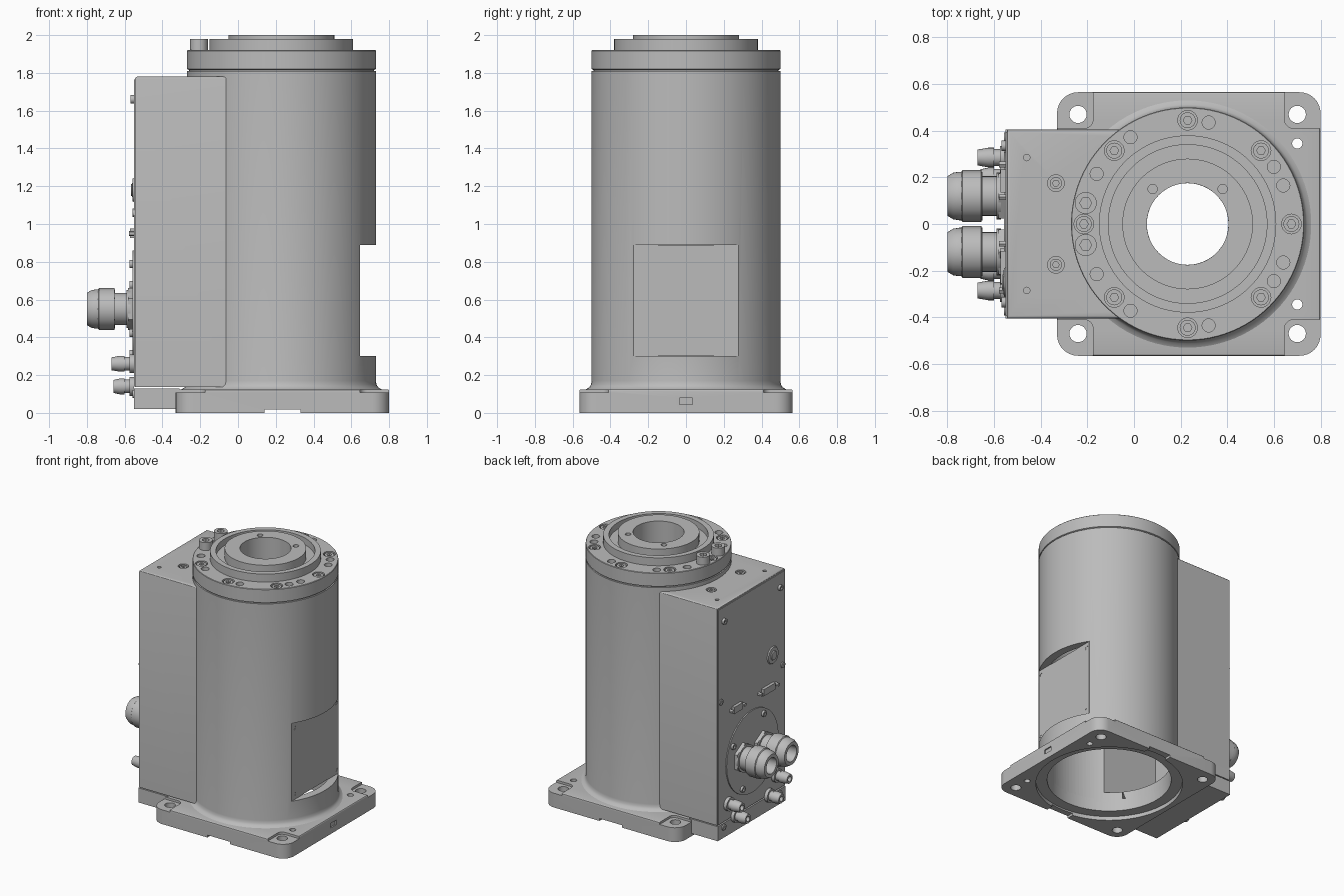
import bpy, bmesh
from math import pi, sin, cos, radians
from mathutils import Vector

old = bpy.data.objects.get("Cube")
if old:
    bpy.data.objects.remove(old)

grey = bpy.data.materials.new("machined_grey")
grey.use_nodes = True
grey.diffuse_color = (0.5, 0.5, 0.5, 1)
grey.node_tree.nodes["Principled BSDF"].inputs["Base Color"].default_value = (0.5, 0.5, 0.5, 1)

AX = 0.23                      # column axis in x
PANEL = -0.55                  # connector face in x
TO_PANEL = (0, -pi / 2, 0)     # turns +z to -x
parts = []


def add(name, mesh, loc=(0, 0, 0), rot=(0, 0, 0), scale=(1, 1, 1)):
    ob = bpy.data.objects.new(name, mesh)
    ob.location, ob.rotation_euler, ob.scale = loc, rot, scale
    bpy.context.collection.objects.link(ob)
    if not mesh.materials:
        mesh.materials.append(grey)
    parts.append(ob)
    return ob


def finish(bm, name, **place):
    bmesh.ops.recalc_face_normals(bm, faces=bm.faces)
    mesh = bpy.data.meshes.new(name)
    bm.to_mesh(mesh)
    bm.free()
    return add(name, mesh, **place)


def box(name, lo, hi, corner=0, bevel=0):
    """Box between two corners, with rounded upright edges and softened top edges."""
    bm = bmesh.new()
    bmesh.ops.create_cube(bm, size=1)
    for v in bm.verts:
        v.co = [l + (c + 0.5) * (h - l) for c, l, h in zip(v.co, lo, hi)]
    if corner:
        up = [e for e in bm.edges if abs(e.verts[0].co.z - e.verts[1].co.z) > 1e-4]
        bmesh.ops.bevel(bm, geom=up, offset=corner, segments=8, profile=0.5, affect='EDGES')
    if bevel:
        top = [e for e in bm.edges if len(e.link_faces) == 2
               and all(v.co.z > hi[2] - 1e-4 for v in e.verts)]
        bmesh.ops.bevel(bm, geom=top, offset=bevel, segments=3, profile=0.5, affect='EDGES')
    return finish(bm, name)


def lathe(name, profile, steps=48, closed=False, **place):
    """Turn a (radius, height) profile about z."""
    bm = bmesh.new()
    vs = [bm.verts.new((r, 0, z)) for r, z in profile]
    es = [bm.edges.new(p) for p in zip(vs, vs[1:])]
    if closed:
        es.append(bm.edges.new((vs[-1], vs[0])))
    bmesh.ops.spin(bm, geom=vs + es, cent=(0, 0, 0), axis=(0, 0, 1), angle=2 * pi, steps=steps)
    bmesh.ops.remove_doubles(bm, verts=bm.verts, dist=1e-5)
    return finish(bm, name, **place)


def rod(name, x, y, z0, z1, r, steps=24, **place):
    return lathe(name, [(0, z0), (r, z0), (r, z1), (0, z1)], steps, **(place or {"loc": (x, y, 0)}))


def combine(target, others, op='DIFFERENCE'):
    """Boolean the other solids into the target, then drop them."""
    bpy.ops.object.select_all(action='DESELECT')
    for ob in others:
        ob.select_set(True)
        parts.remove(ob)
    tool = others[0]
    bpy.context.view_layer.objects.active = tool
    if len(others) > 1:
        bpy.ops.object.join()
    mod = target.modifiers.new("join", 'BOOLEAN')
    mod.object, mod.operation, mod.solver = tool, op, 'EXACT'
    bpy.context.view_layer.objects.active = target
    bpy.ops.object.modifier_apply(modifier=mod.name)
    bpy.data.objects.remove(tool)


# Socket screw, reused everywhere at different sizes
screw = rod("socket_screw", 0, 0, 0, 1, 1)
combine(screw, [rod("hex_cut", 0, 0, 0.4, 1.2, 0.55, 6)])
screw_mesh = screw.data
parts.remove(screw)
bpy.data.objects.remove(screw)


def bolt(name, loc, r, h, rot=(0, 0, 0)):
    return add(name, screw_mesh, loc, rot, (r, r, h))


# Base plate: stepped corner pads, mounting holes, bore and underside slot
base = box("base_plate", (-0.33, -0.565, 0), (0.80, 0.565, 0.125), corner=0.09, bevel=0.008)
cuts = []
for s in (-1, 1):
    for x, out in ((-0.24, -1), (0.70, 1)):
        edge = -0.33 if out < 0 else 0.80
        xs = sorted((edge - out * 0.155, edge + out * 0.2))
        ys = sorted((s * 0.41, s * 0.8))
        cuts.append(box("pad_cut", (xs[0], ys[0], 0.108), (xs[1], ys[1], 0.3), corner=0.04))
combine(base, cuts)
cuts = [rod("hole", x, s * 0.47, -0.1, 0.3, 0.037) for s in (-1, 1) for x in (-0.24, 0.70)]
cuts += [rod("hole", 0.70, s * 0.345, -0.1, 0.3, 0.022) for s in (-1, 1)]
cuts.append(box("side_recess", (0.79, -0.035, 0.045), (0.85, 0.035, 0.08)))
combine(base, cuts)
combine(base, [box("slot", (0.14, -1, -0.1), (0.33, 1, 0.018))])
combine(base, [lathe("bore", [(0, -0.1), (0.52, -0.1), (0.52, 0.03), (0.44, 0.03), (0.44, 0.3), (0, 0.3)],
                     96, loc=(AX, 0, 0))])

# Column and rear housing: one hollow casting with a flat cut for the cover
body = lathe("column_housing", [(0, 0.1), (0.53, 0.1), (0.53, 0.125), (0.512, 0.135), (0.503, 0.15),
                                (0.5, 0.17), (0.5, 1.81), (0, 1.81)], 96, loc=(AX, 0, 0))
combine(body, [box("housing", (PANEL + 0.005, -0.405, 0.137), (AX, 0.405, 1.78), bevel=0.012)], 'UNION')
combine(body, [rod("bore", AX, 0, 0, 1.74, 0.44, 96)])
combine(body, [box("cavity", (-0.5, -0.36, 0.18), (AX, 0.36, 1.73))])
cuts = [box("cover_cut", (0.645, -0.4, 0.30), (1, 0.4, 0.89)),
        rod("hub_bore", AX, 0, 1.6, 2, 0.175, 48)]
for s in (-1, 1):
    cuts += [rod("hole", -0.46, s * 0.285, 1.74, 1.9, 0.014, 16),
             rod("hole", -0.335, s * 0.175, 1.755, 1.9, 0.036)]
    bolt("housing_screw", (-0.335, s * 0.175, 1.75), 0.026, 0.025)
combine(body, cuts)
box("housing_foot", (PANEL, -0.405, 0.02), (-0.31, 0.405, 0.13))
box("connector_panel", (PANEL, -0.395, 0.14), (PANEL + 0.02, 0.395, 1.765))

# Front access cover
cover = box("access_cover", (0.625, -0.277, 0.303), (0.647, 0.277, 0.887))
spots = [(y, z) for y in (-0.25, 0.25) for z in (0.34, 0.845)]
combine(cover, [rod("hole", 0, 0, -0.01, 0.02, 0.015, 16, loc=(0.645, y, z), rot=TO_PANEL)
                for y, z in spots])
for y, z in spots:
    bolt("cover_screw", (0.632, y, z), 0.012, 0.01, (0, pi / 2, 0))

# Top flange with groove, hub and bolt circle
flange = lathe("top_flange", [(0.175, 1.80), (0.175, 2.0), (0.28, 2.0), (0.28, 1.93), (0.34, 1.93),
                              (0.34, 1.98), (0.38, 1.98), (0.38, 1.92), (0.497, 1.92), (0.5, 1.917),
                              (0.5, 1.82), (0.49, 1.815), (0.49, 1.80)], 96, True, loc=(AX, 0, 0))
cuts = []
for a in range(0, 360, 45):
    x, y = AX + 0.445 * cos(radians(a)), 0.445 * sin(radians(a))
    cuts.append(rod("counterbore", x, y, 1.88, 2.1, 0.042))
    bolt("flange_bolt", (x, y, 1.875), 0.034, 0.04)
for s in (-1, 1):
    for x, y in ((0.32, 0.435), (-0.015, 0.372), (-0.16, 0.215), (0.60, 0.245), (0.64, 0.165)):
        cuts.append(rod("hole", x, s * y, 1.87, 2.1, 0.028))
    cuts.append(rod("hole", AX + s * 0.15, 0.15, 1.95, 2.1, 0.02))
    bolt("stop_bolt", (-0.207, s * 0.09, 1.91), 0.047, 0.07)
combine(flange, cuts)

# Round gland plate with its screws
lathe("gland_plate", [(0, 0), (0.31, 0), (0.31, 0.008), (0, 0.008)], 64, loc=(PANEL, 0, 0.55), rot=TO_PANEL)
for a in (62, 152, 242, 332):
    y, z = -0.27 * cos(radians(a)), 0.55 + 0.27 * sin(radians(a))
    bolt("gland_plate_screw", (PANEL, y, z), 0.022, 0.025, TO_PANEL)

for s in (-1, 1):
    # Cable glands
    spot = dict(loc=(PANEL, s * 0.12, 0.55), rot=TO_PANEL)
    lathe("cable_gland", [(0, 0), (0.075, 0), (0.075, 0.02), (0.1, 0.02), (0.1, 0.04), (0.085, 0.04),
                          (0.085, 0.1), (0.104, 0.1), (0.104, 0.2), (0.1, 0.225), (0.085, 0.25),
                          (0.06, 0.25), (0.055, 0.13), (0, 0.13)], 36, **spot)
    lathe("gland_cap_nut", [(0.09, 0.1), (0.112, 0.105), (0.112, 0.185), (0.09, 0.2)], 12, True, **spot)
    lathe("gland_lock_nut", [(0.06, 0.008), (0.112, 0.008), (0.112, 0.032), (0.06, 0.032)], 6, True, **spot)

    # Small air fittings
    for y, z, length in ((0.285, 0.26, 0.12), (0.2, 0.14, 0.11)):
        lathe("air_fitting", [(0, 0), (0.05, 0), (0.05, 0.025), (0.036, 0.025), (0.036, 0.05), (0.042, 0.05),
                              (0.042, 0.075), (0.034, length), (0.02, length), (0.018, 0.06), (0, 0.06)],
              20, loc=(PANEL, s * y, z), rot=TO_PANEL)

    # Signal sockets with side studs
    w = 0.10 if s < 0 else 0.07
    y0 = s * 0.185
    box("signal_socket", (PANEL - 0.022, y0 - w * 0.7, 0.925), (PANEL, y0 + w * 0.7, 0.975))
    for t in (-1, 1):
        rod("socket_stud", 0, 0, 0, 0.028, 0.014, 6, loc=(PANEL, y0 + t * w, 0.95), rot=TO_PANEL)

    # Panel edge screws
    for z, h in ((1.66, 0.018), (1.06, 0.008), (0.10, 0.008)):
        bolt("panel_screw", (PANEL, s * (0.37 if z == 1.06 else 0.335), z), 0.022, h, TO_PANEL)

# Round button
lathe("panel_button", [(0, 0), (0.065, 0), (0.06, 0.008), (0.035, 0.01), (0.03, 0.016), (0, 0.016)],
      32, loc=(PANEL, -0.25, 1.18), rot=TO_PANEL)

# Smooth rounded surfaces, keep edges crisp
bpy.ops.object.select_all(action='DESELECT')
for ob in parts:
    ob.select_set(True)
bpy.context.view_layer.objects.active = body
bpy.ops.object.shade_smooth_by_angle(angle=radians(30))
